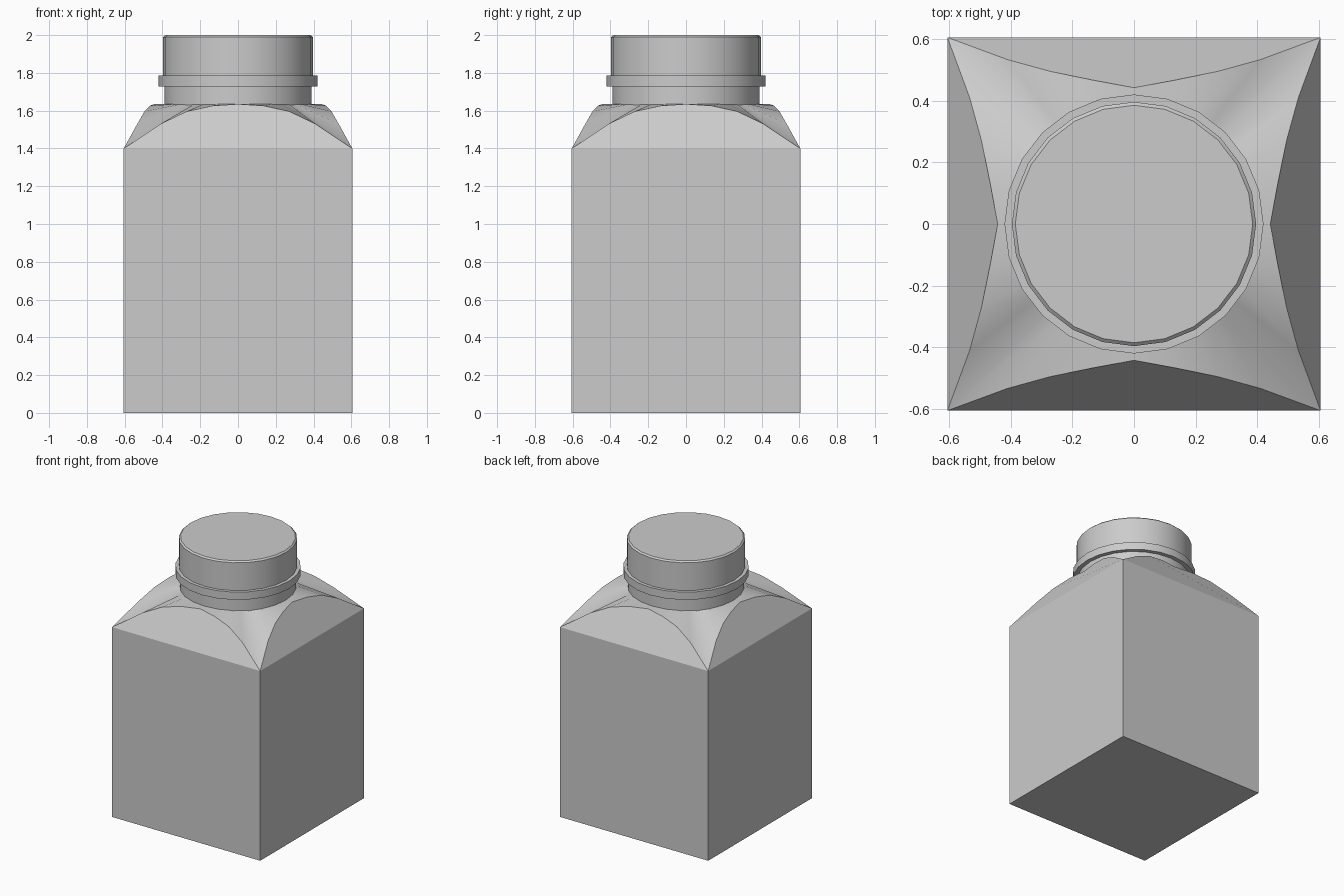
import bpy, bmesh, math
from mathutils import Matrix, Vector

if "Cube" in bpy.data.objects:
    bpy.data.objects.remove(bpy.data.objects["Cube"], do_unlink=True)

grey = bpy.data.materials.new("plain_grey")
grey.use_nodes = True
COLOUR = (0.6, 0.6, 0.6, 1)
grey.diffuse_color = COLOUR
grey.node_tree.nodes["Principled BSDF"].inputs["Base Color"].default_value = COLOUR


def add_object(name, bm):
    bmesh.ops.recalc_face_normals(bm, faces=bm.faces)
    mesh = bpy.data.meshes.new(name)
    bm.to_mesh(mesh)
    bm.free()
    mesh.materials.append(grey)
    obj = bpy.data.objects.new(name, mesh)
    bpy.context.collection.objects.link(obj)
    return obj


def turned(name, profile, segments=24):
    """Solid of revolution from (radius, height) points, capped at both ends."""
    bm = bmesh.new()
    rings = []
    for radius, z in profile:
        angles = [math.tau * i / segments for i in range(segments)]
        rings.append([bm.verts.new((radius * math.cos(a), radius * math.sin(a), z))
                      for a in angles])
    for low, high in zip(rings, rings[1:]):
        for i in range(segments):
            j = (i + 1) % segments
            bm.faces.new((low[i], low[j], high[j], high[i]))
    bm.faces.new(rings[0][::-1])
    bm.faces.new(rings[-1])
    obj = add_object(name, bm)
    bpy.ops.object.select_all(action="DESELECT")
    obj.select_set(True)
    bpy.context.view_layer.objects.active = obj
    bpy.ops.object.shade_smooth_by_angle(angle=math.radians(30))
    return obj


# Square body with an arched facet on each side and a smooth shoulder
HALF, SHOULDER_Z, NECK_Z = 0.605, 1.40, 1.635
half_arch = [(0, -0.442, NECK_Z), (0.135, -0.467, 1.626),
             (0.272, -0.495, 1.596), (0.41, -0.533, 1.53)]
arch = [(-HALF, -HALF, SHOULDER_Z)]
arch += [(-x, y, z) for x, y, z in half_arch[:0:-1]] + half_arch

bm = bmesh.new()
rim, base = [], []
for side in range(4):
    turn = Matrix.Rotation(side * math.pi / 2, 3, "Z")
    rim += [bm.verts.new(turn @ Vector(p)) for p in arch]
    base.append(bm.verts.new(turn @ Vector((-HALF, -HALF, 0))))
inner = []
for v in rim:
    flat = v.co.xy.normalized() * 0.38
    inner.append(bm.verts.new((flat.x, flat.y, NECK_Z)))

count, step = len(rim), len(arch)
for side in range(4):
    start, end = side * step, (side + 1) * step
    facet = [rim[i % count] for i in range(start, end + 1)]
    bm.faces.new(facet)
    bm.faces.new((base[side], base[(side + 1) % 4], facet[-1], facet[0]))
bm.faces.new(base)
for i in range(count):
    j = (i + 1) % count
    face = bm.faces.new((rim[i], rim[j], inner[j], inner[i]))
    face.smooth = True
    bm.edges.get((rim[i], rim[j])).smooth = False
bm.faces.new(inner)
add_object("bottle_body", bm)

# Neck, collar ring and cap
turned("neck", [(0.39, 1.62), (0.39, 1.74)])
turned("collar_ring", [(0.42, 1.728), (0.42, 1.785)])
turned("cap", [(0.396, 1.77), (0.396, 1.99), (0.385, 2.0)])
